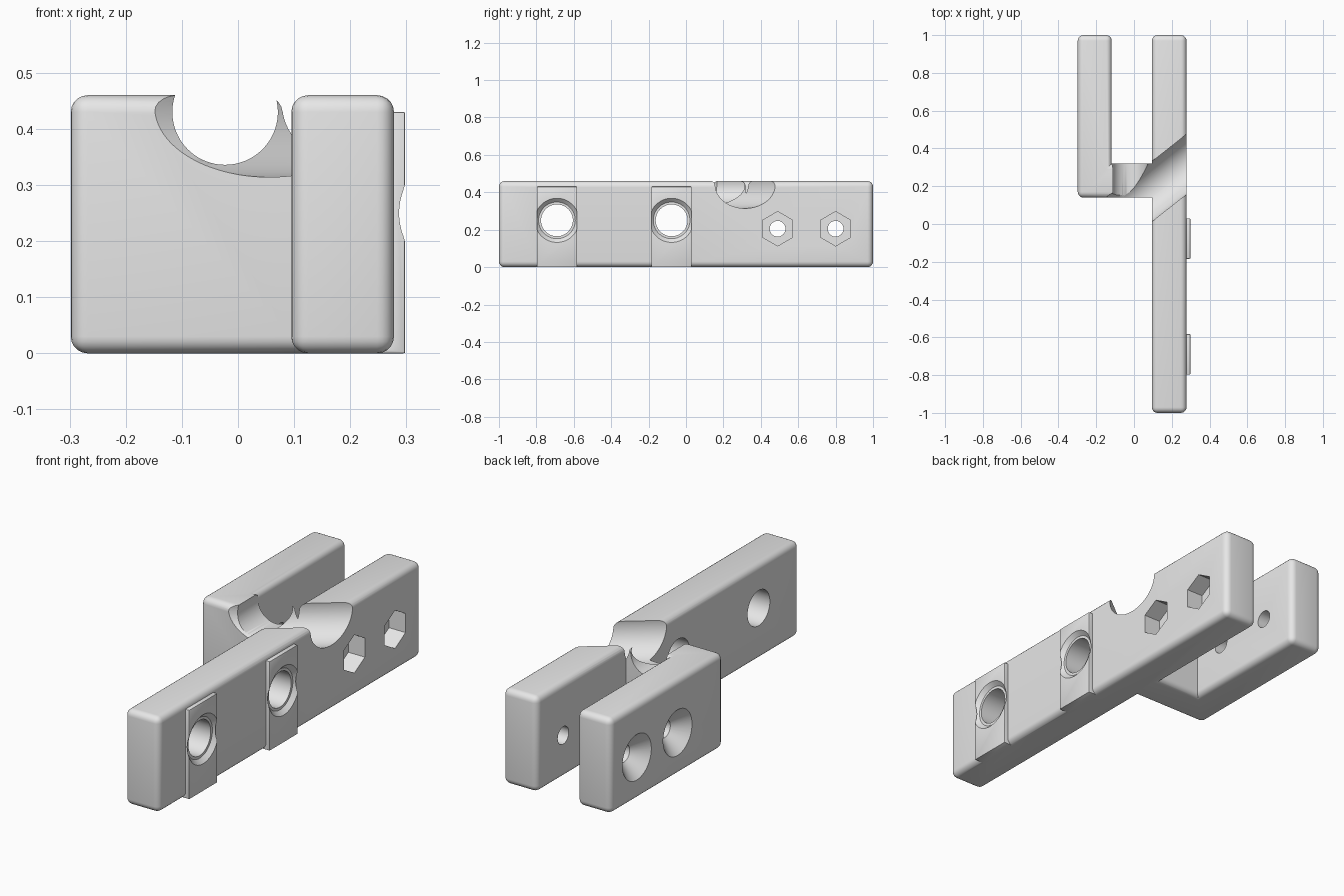
import bpy, bmesh, math
from mathutils import Vector, Matrix

old = bpy.data.objects.get("Cube")
if old:
    bpy.data.objects.remove(old, do_unlink=True)

HEIGHT = 0.46
grey = bpy.data.materials.new("plain_grey")
grey.use_nodes = True
grey.diffuse_color = (0.8, 0.8, 0.8, 1)
grey.node_tree.nodes["Principled BSDF"].inputs["Base Color"].default_value = (0.8, 0.8, 0.8, 1)


def make_object(name, bm):
    bmesh.ops.recalc_face_normals(bm, faces=bm.faces)
    mesh = bpy.data.meshes.new(name)
    bm.to_mesh(mesh)
    bm.free()
    mesh.materials.append(grey)
    obj = bpy.data.objects.new(name, mesh)
    bpy.context.collection.objects.link(obj)
    return obj


def combine(target, tool, operation):
    mod = target.modifiers.new(tool.name, 'BOOLEAN')
    mod.operation = operation
    mod.solver = 'EXACT'
    mod.object = tool
    bpy.context.view_layer.objects.active = target
    bpy.ops.object.modifier_apply(modifier=mod.name)
    bpy.data.objects.remove(tool, do_unlink=True)


def box(name, low, high, bevel):
    bm = bmesh.new()
    low, high = Vector(low), Vector(high)
    size = Matrix.Diagonal(high - low).to_4x4()
    bmesh.ops.create_cube(bm, matrix=Matrix.Translation((low + high) / 2) @ size)
    bmesh.ops.bevel(bm, geom=bm.edges[:], offset=bevel, segments=2, profile=0.5, affect='EDGES')
    return make_object(name, bm)


def drill(target, name, start, end, r1, r2=None, sides=64):
    """Cut a horizontal cylinder, cone or prism out of the target."""
    start, end = Vector(start), Vector(end)
    z = (end - start).normalized()
    y = Vector((0, 0, 1))
    turn = Matrix((y.cross(z), y, z)).transposed().to_4x4()
    bm = bmesh.new()
    bmesh.ops.create_cone(bm, cap_ends=True, segments=sides, radius1=r1,
                          radius2=r1 if r2 is None else r2, depth=(end - start).length,
                          matrix=Matrix.Translation((start + end) / 2) @ turn)
    combine(target, make_object(name, bm), 'DIFFERENCE')


# Forked body: long bar, cross bridge and short arm as one rounded outline
outline = [(0.095, -1), (0.278, -1), (0.278, 1), (0.095, 1), (0.095, 0.32),
           (-0.118, 0.32), (-0.118, 1), (-0.298, 1), (-0.298, 0.14), (0.095, 0.14)]
inner_corners = [outline[4], outline[5], outline[9]]
bm = bmesh.new()
base = bm.faces.new([bm.verts.new((x, y, 0)) for x, y in outline])
top = bmesh.ops.extrude_face_region(bm, geom=[base])
bmesh.ops.translate(bm, vec=(0, 0, HEIGHT),
                    verts=[v for v in top["geom"] if isinstance(v, bmesh.types.BMVert)])
bmesh.ops.recalc_face_normals(bm, faces=bm.faces)


def is_inner(edge):
    a, b = (v.co for v in edge.verts)
    return abs(a.z - b.z) > 0.1 and any(
        math.dist(a.xy, corner) < 0.001 for corner in inner_corners)


bmesh.ops.bevel(bm, geom=[e for e in bm.edges if not is_inner(e)],
                offset=0.03, segments=5, profile=0.5, affect='EDGES')
body = make_object("forked_body", bm)

# Raised pads with bored, countersunk holes
for y in (-0.69, -0.077):
    pad = box("raised_pad", (0.2, y - 0.107, 0), (0.298, y + 0.107, 0.43), 0.003)
    combine(body, pad, 'UNION')
    drill(body, "bore", (0, y, 0.25), (0.4, y, 0.25), 0.085)
    drill(body, "bore_countersink", (0.278, y, 0.25), (0.308, y, 0.25), 0.098, 0.128)

# Clamp bolt holes: hex nut pockets on one side, countersinks on the other
for y in (0.49, 0.8):
    z = 0.205
    drill(body, "bolt_hole", (-0.4, y, z), (0.4, y, z), 0.042)
    drill(body, "nut_pocket", (0.19, y, z), (0.4, y, z), 0.092, sides=6)
    drill(body, "bolt_countersink", (-0.318, y, z), (-0.23, y, z), 0.13, 0.042)

# Rounded notch through the bridge and slanted channel across the bar
drill(body, "bridge_notch", (-0.023, 0, 0.43), (-0.023, 0.6, 0.43), 0.094, sides=96)
slant = Vector((0.785, 0.62, 0)).normalized()
middle = Vector((0.095, 0.172, 0.44))
drill(body, "slanted_channel", middle - slant * 0.4, middle + slant * 0.6, 0.126, sides=96)

# Smooth rounds, crisp edges
bpy.ops.object.select_all(action='DESELECT')
body.select_set(True)
bpy.context.view_layer.objects.active = body
bpy.ops.object.shade_smooth_by_angle(angle=math.radians(30))
